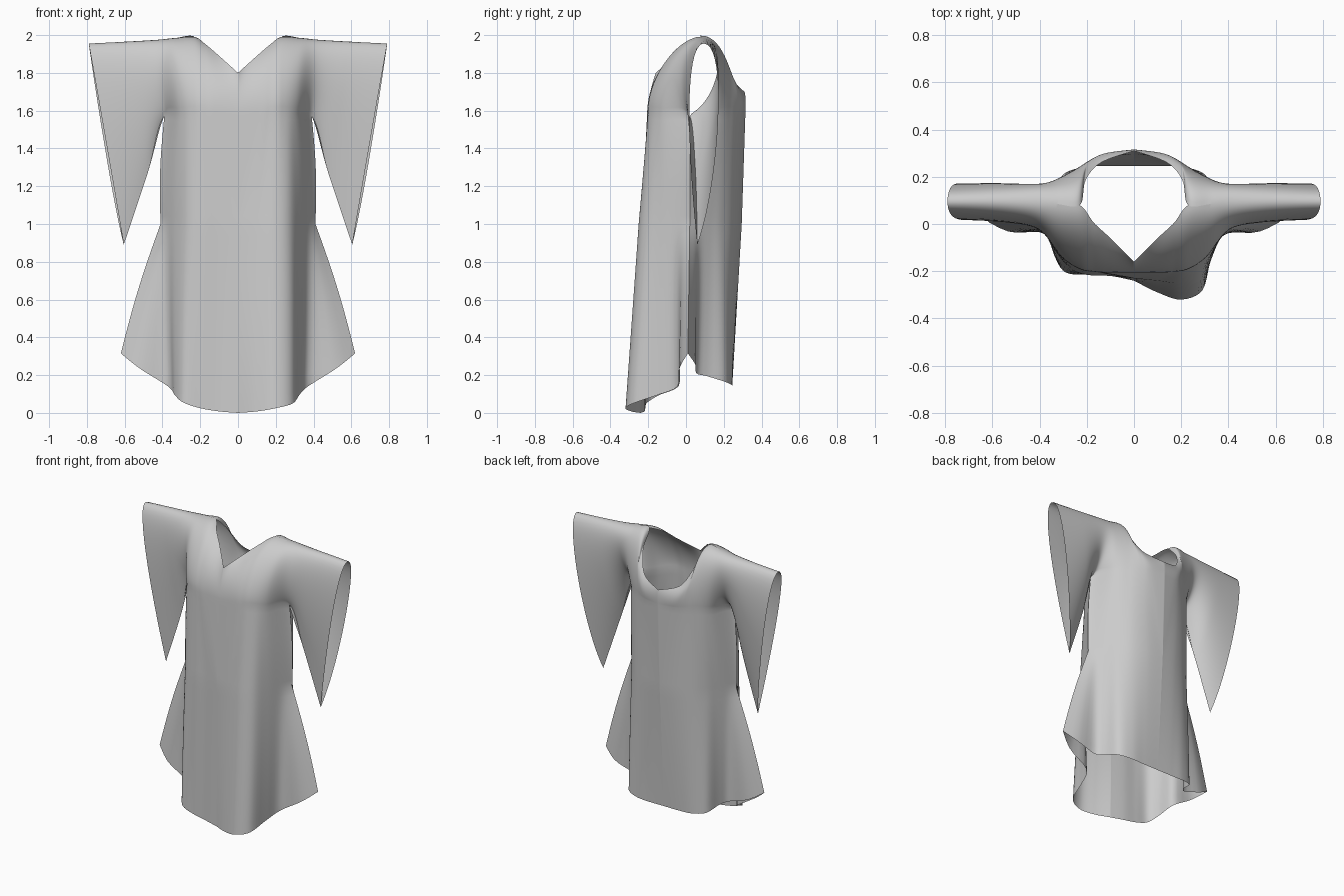
import bpy, bmesh
from math import sin, pi
from mathutils import Vector

# Stations run from the centre line out to the sleeve opening. Each one holds:
# (base x, y, z), first handle (y, z), second handle (y, z), end (x, y, z)
FRONT = [
    (0.00, -.205, 1.60, -.200, 1.67, -.180, 1.74, 0.00, -.160, 1.80),
    (0.10, -.205, 1.60, -.200, 1.72, -.150, 1.82, 0.10, -.060, 1.89),
    (0.16, -.203, 1.60, -.200, 1.74, -.110, 1.90, 0.17, 0.005, 1.95),
    (0.23, -.190, 1.60, -.200, 1.75, -.060, 1.99, 0.23, 0.080, 1.99),
    (0.31, -.130, 1.59, -.150, 1.75, -.050, 1.98, 0.33, 0.085, 1.985),
    (0.39, 0.02, 1.57, -.055, 1.70, -.020, 1.975, 0.43, 0.090, 1.975),
    (0.475, 0.05, 1.28, -.010, 1.55, -.015, 1.965, 0.60, 0.095, 1.965),
    (0.605, 0.06, 0.89, 0.010, 1.35, -.015, 1.955, 0.79, 0.095, 1.955),
]
BACK = [
    (0.00, 0.315, 1.60, 0.317, 1.64, 0.317, 1.67, 0.00, 0.310, 1.70),
    (0.10, 0.300, 1.60, 0.305, 1.65, 0.300, 1.70, 0.14, 0.260, 1.75),
    (0.16, 0.280, 1.60, 0.285, 1.70, 0.260, 1.79, 0.205, 0.185, 1.88),
    (0.23, 0.240, 1.60, 0.255, 1.75, 0.220, 1.99, 0.23, 0.080, 1.99),
    (0.31, 0.170, 1.59, 0.210, 1.75, 0.210, 1.98, 0.33, 0.085, 1.985),
    (0.39, 0.02, 1.57, 0.180, 1.66, 0.225, 1.975, 0.43, 0.090, 1.975),
    (0.475, 0.05, 1.28, 0.180, 1.45, 0.225, 1.965, 0.60, 0.095, 1.965),
    (0.605, 0.06, 0.89, 0.175, 1.20, 0.225, 1.955, 0.79, 0.095, 1.955),
]
# Skirt rows: waist and hem, from the centre line out to the side fin
WAIST_FRONT = {
    1: [(0, -.23), (.1, -.24), (.2, -.25), (.275, -.22), (.325, -.14), (.365, -.06), (.392, -.01), (.41, .02)],
    -1: [(0, -.23), (.1, -.22), (.2, -.215), (.275, -.185), (.33, -.12), (.37, -.05), (.392, -.01), (.41, .02)]}
WAIST_BACK = [(0, .295), (.12, .28), (.22, .245), (.29, .19), (.335, .13), (.37, .08), (.393, .045), (.41, .02)]
HEM_FRONT = {
    1: [(0, -.24, 0), (.1, -.29, .008), (.2, -.32, .025), (.29, -.28, .05), (.325, -.15, .095),
        (.37, -.045, .14), (.52, -.035, .235), (.62, .01, .315)],
    -1: [(0, -.24, 0), (.1, -.22, .008), (.2, -.215, .025), (.29, -.205, .055), (.335, -.14, .095),
         (.37, -.04, .14), (.52, -.035, .235), (.62, .01, .315)]}
HEM_BACK = [(0, .245, .145), (.12, .245, .145), (.22, .24, .15), (.305, .205, .165), (.34, .11, .195),
            (.385, .055, .21), (.52, .05, .255), (.62, .01, .315)]

PER = 10          # samples between stations
ARCH = 20         # samples over each shoulder arch
DROP = 14         # samples per skirt section


def spline(points, u):
    """Smooth interpolation through a list of equal-length tuples."""
    i = min(int(u), len(points) - 2)
    t = u - i
    a, b, c, d = (points[min(max(k, 0), len(points) - 1)] for k in range(i - 1, i + 3))
    return [q + .5 * t * (r - p + t * (2 * p - 5 * q + 4 * r - s + t * (3 * (q - r) + s - p)))
            for p, q, r, s in zip(a, b, c, d)]


def arch(row, t):
    """Point on the curve from the base of a station to its end."""
    x0, y0, z0, y1, z1, y2, z2, x3, y3, z3 = row
    pts = [Vector((x0, y0, z0)), Vector((x0 + (x3 - x0) * .42, y1, z1)),
           Vector((x3, y2, z2)), Vector((x3, y3, z3))]
    w = ((1 - t) ** 3, 3 * t * (1 - t) ** 2, 3 * t * t * (1 - t), t ** 3)
    return sum((p * k for p, k in zip(pts, w)), Vector())


def hang(a, b, bow):
    """Skirt strip from a up to b, bowed slightly outwards."""
    return [a.lerp(b, j / DROP) + Vector((bow * sin(pi * j / DROP), 0, 0)) for j in range(DROP + 1)]


def add_sheet(bm, columns, side, flip):
    grid = [[bm.verts.new((p[0] * side, p[1], p[2])) for p in col] for col in columns]
    for c0, c1 in zip(grid, grid[1:]):
        for j in range(len(c0) - 1):
            quad = [c0[j], c1[j], c1[j + 1], c0[j + 1]]
            bm.faces.new(quad[::-1] if flip else quad)


def add_panel(bm, stations, waist, hem, side, flip):
    # yoke and sleeve
    us = [k / PER for k in range(7 * PER + 1)]
    add_sheet(bm, [[arch(spline(stations, u), j / ARCH) for j in range(ARCH + 1)] for u in us], side, flip)
    # skirt hanging from the yoke
    waist = [(x, y, 1.0) for x, y in waist]
    columns = []
    for u in us[:5 * PER + 1]:
        k = 7 * (u / 5) ** 2.2
        top = Vector(spline(stations, u)[:3])
        mid, low = Vector(spline(waist, k)), Vector(spline(hem, k))
        bow = .012 * (k / 7) ** 2
        columns.append(hang(low, mid, bow)[:-1] + hang(mid, top, bow))
    add_sheet(bm, columns, side, flip)


bm = bmesh.new()
for side in (1, -1):
    add_panel(bm, FRONT, WAIST_FRONT[side], HEM_FRONT[side], side, side < 0)
    add_panel(bm, BACK, WAIST_BACK, HEM_BACK, side, side > 0)
bmesh.ops.remove_doubles(bm, verts=bm.verts, dist=.0005)

mesh = bpy.data.meshes.new("robe")
bm.to_mesh(mesh)
bm.free()
robe = bpy.data.objects.new("robe", mesh)
bpy.context.collection.objects.link(robe)
bpy.context.view_layer.objects.active = robe
robe.select_set(True)
bpy.ops.object.shade_smooth_by_angle(angle=1.0)
